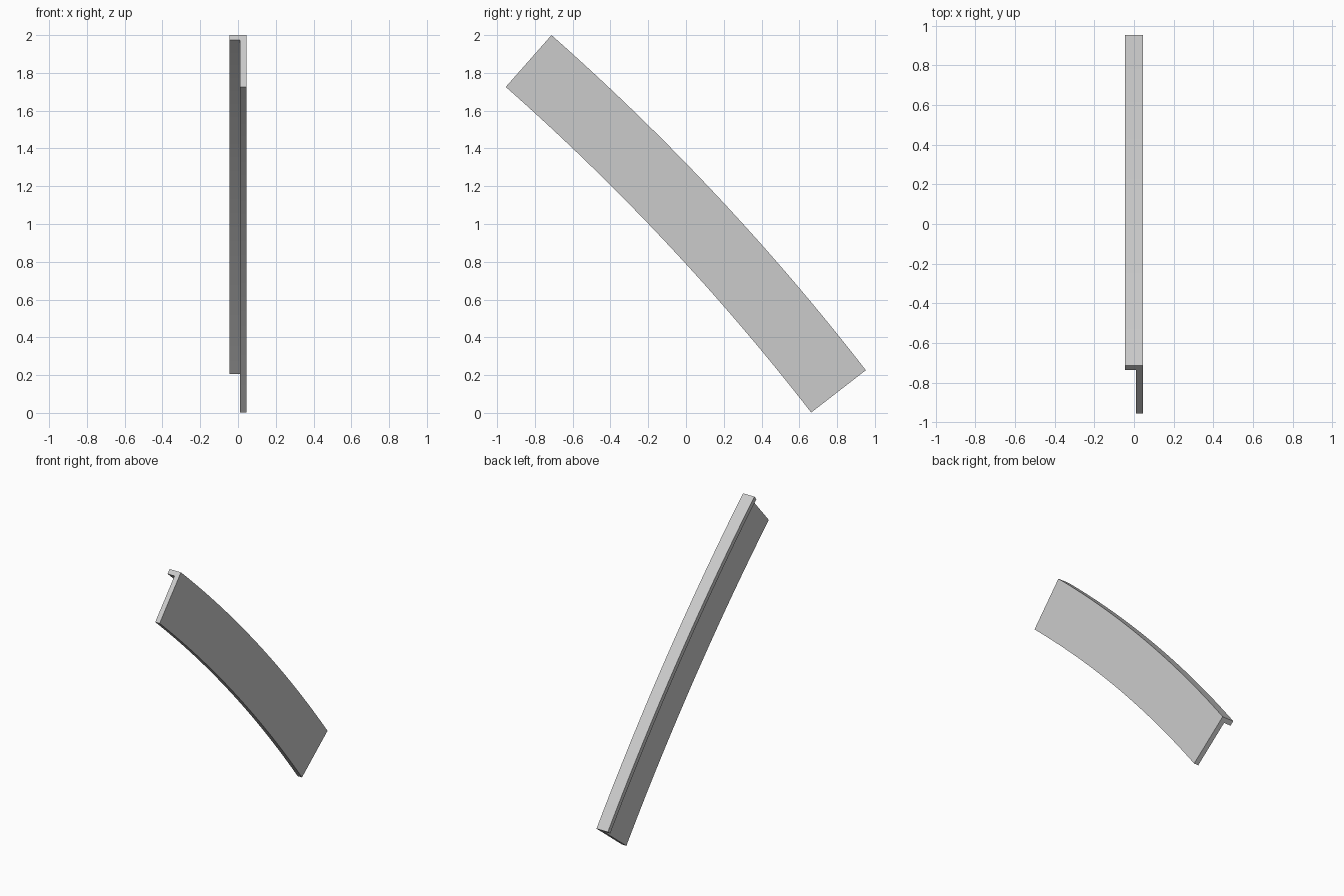
import bpy, bmesh, math
from mathutils import Vector

cube = bpy.data.objects.get("Cube")
if cube:
    bpy.data.objects.remove(cube, do_unlink=True)

HALF_WIDTH, THICK, DEPTH = 0.045, 0.035, 0.366
RADIUS, STEPS = 12.95, 32
start, end = Vector((0, -0.712, 2.0)), Vector((0, 0.952, 0.226))

# Arc through both outer corners, bulging up and back
chord = end - start
half = math.asin(chord.length / 2 / RADIUS)
normal = Vector((0, -chord.z, chord.y)).normalized()
centre = (start + end) / 2 - normal * RADIUS * math.cos(half)
radial = (start - centre).normalized()

# L-shaped section: x position and depth below the outer edge
section = [(-HALF_WIDTH, 0), (HALF_WIDTH, 0), (HALF_WIDTH, DEPTH),
           (HALF_WIDTH - THICK, DEPTH), (HALF_WIDTH - THICK, THICK),
           (-HALF_WIDTH, THICK)]

bm = bmesh.new()
verts = [bm.verts.new(start - radial * d + Vector((x, 0, 0))) for x, d in section]
first = bm.faces.new(verts)
# Sweep the section along the arc, keeping a cap at each end
bmesh.ops.spin(bm, geom=[first], cent=centre, axis=(1, 0, 0), angle=-2 * half,
               steps=STEPS, use_duplicate=False)
if not first.is_valid or all(len(e.link_faces) == 2 for e in bm.edges) is False:
    bmesh.ops.holes_fill(bm, edges=[e for e in bm.edges if e.is_boundary], sides=0)
bmesh.ops.recalc_face_normals(bm, faces=bm.faces)

mesh = bpy.data.meshes.new("curved_angle_beam")
bm.to_mesh(mesh)
bm.free()
beam = bpy.data.objects.new("curved_angle_beam", mesh)
bpy.context.collection.objects.link(beam)

# Plain grey finish
grey = bpy.data.materials.new("light_grey")
grey.use_nodes = True
colour = (0.6, 0.6, 0.6, 1)
grey.diffuse_color = colour
grey.node_tree.nodes["Principled BSDF"].inputs["Base Color"].default_value = colour
mesh.materials.append(grey)

bpy.ops.object.select_all(action="DESELECT")
beam.select_set(True)
bpy.context.view_layer.objects.active = beam
bpy.ops.object.shade_smooth_by_angle(angle=math.radians(30))
